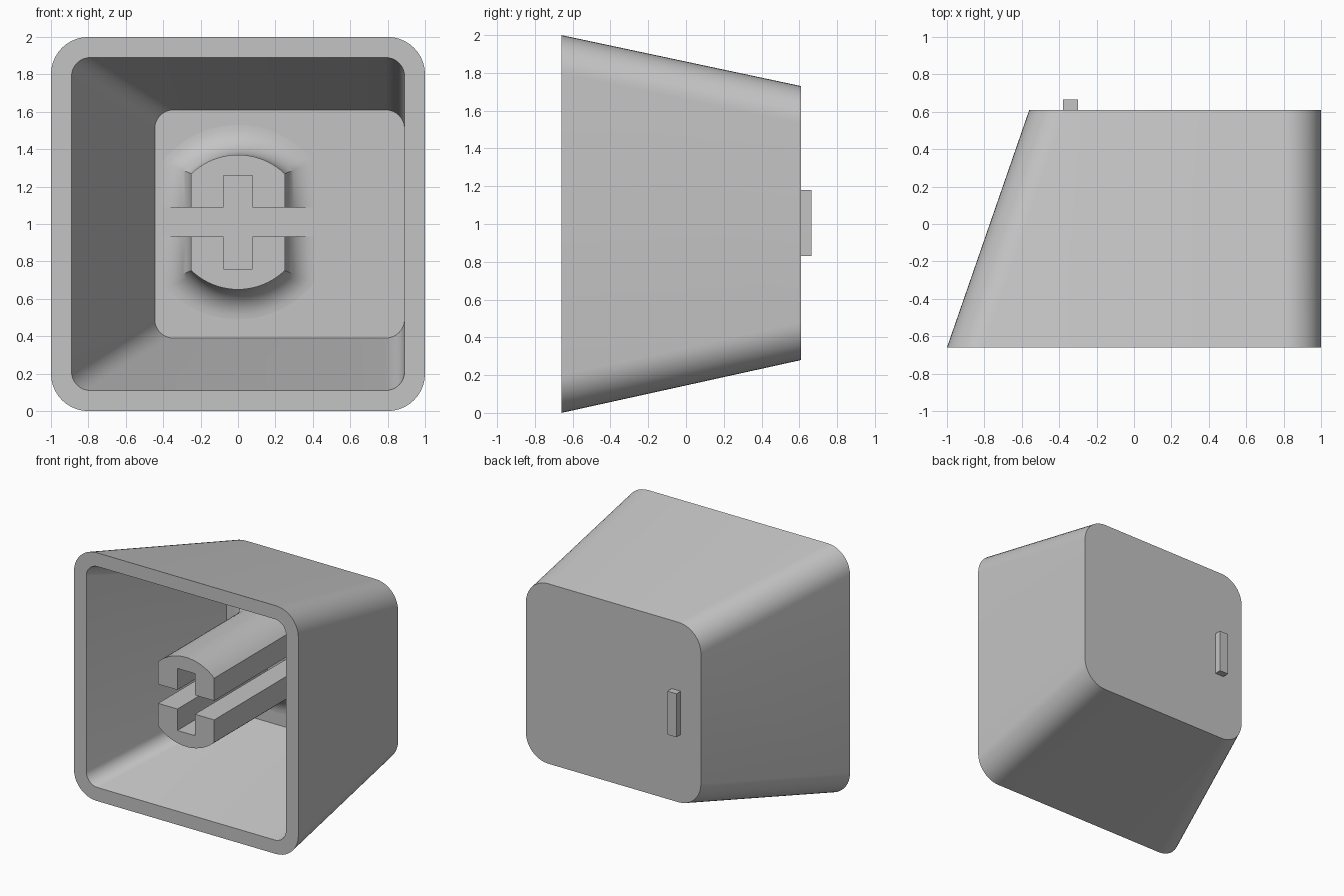
import bpy, bmesh, math

cube = bpy.data.objects.get("Cube")
if cube:
    bpy.data.objects.remove(cube, do_unlink=True)

grey = bpy.data.materials.new("light_grey_plastic")
grey.use_nodes = True
COLOUR = (0.55, 0.55, 0.55, 1)
grey.diffuse_color = COLOUR
grey.node_tree.nodes["Principled BSDF"].inputs["Base Color"].default_value = COLOUR

FRONT, FLOOR, BACK = -0.66, 0.49, 0.61
MID_Z = 1.01


def rounded_rect(x0, x1, z0, z1, r, steps=10):
    """Outline in the x-z plane, anticlockwise from the right side."""
    corners = [(x1 - r, z1 - r), (x0 + r, z1 - r), (x0 + r, z0 + r), (x1 - r, z0 + r)]
    points = []
    for i, (cx, cz) in enumerate(corners):
        for s in range(steps + 1):
            a = math.pi / 2 * (i + s / steps)
            points.append((cx + r * math.cos(a), cz + r * math.sin(a)))
    return points


def clipped_circle(grow, steps=20):
    """Circle with flat left and right sides, enlarged by grow."""
    radius, half = 0.36 + grow, 0.25 + grow
    start = math.acos(half / radius)
    points = []
    for base in (0, math.pi):
        for s in range(steps + 1):
            a = base + start + (math.pi - 2 * start) * s / steps
            points.append((radius * math.cos(a), MID_Z + radius * math.sin(a)))
    return points


def loft(name, rings):
    """Skin (y, outline) rings into a closed solid."""
    bm = bmesh.new()
    loops = [[bm.verts.new((x, y, z)) for x, z in outline] for y, outline in rings]
    for a, b in zip(loops, loops[1:]):
        for i in range(len(a)):
            j = (i + 1) % len(a)
            bm.faces.new((a[i], a[j], b[j], b[i]))
    bm.faces.new(loops[0])
    bm.faces.new(loops[-1])
    bmesh.ops.recalc_face_normals(bm, faces=bm.faces)
    mesh = bpy.data.meshes.new(name)
    bm.to_mesh(mesh)
    bm.free()
    obj = bpy.data.objects.new(name, mesh)
    bpy.context.collection.objects.link(obj)
    mesh.materials.append(grey)
    return obj


def box(name, x0, x1, y0, y1, z0, z1):
    outline = [(x0, z0), (x1, z0), (x1, z1), (x0, z1)]
    return loft(name, [(y0, outline), (y1, outline)])


def smooth(obj):
    bpy.ops.object.select_all(action="DESELECT")
    obj.select_set(True)
    bpy.context.view_layer.objects.active = obj
    bpy.ops.object.shade_smooth_by_angle(angle=math.radians(30))


# Hollow tapered shell: back face, outer wall, rim, inner wall, floor
shell = loft("shell", [
    (BACK, rounded_rect(-0.56, 1, 0.28, 1.73, 0.2)),
    (FRONT, rounded_rect(-1, 1, 0, 2, 0.2)),
    (FRONT, rounded_rect(-0.89, 0.89, 0.11, 1.89, 0.1)),
    (FLOOR, rounded_rect(-0.445, 0.89, 0.39, 1.61, 0.1)),
])
smooth(shell)

# Stem with a fillet flaring into the floor
FILLET = 0.16
rings = [(FRONT, clipped_circle(0))]
for k in range(11):
    a = math.pi / 2 * k / 10
    rings.append((FLOOR - FILLET * (1 - math.sin(a)), clipped_circle(FILLET * (1 - math.cos(a)))))
rings.append((FLOOR + 0.03, clipped_circle(FILLET)))
stem = loft("stem", rings)

# Cross-shaped socket cut down to the floor
cutters = [
    box("slot_cutter_wide", -0.6, 0.6, -1, 0.8, MID_Z - 0.077, MID_Z + 0.077),
    box("slot_cutter_tall", -0.078, 0.078, -1, 0.8, MID_Z - 0.25, MID_Z + 0.25),
]
for cutter in cutters:
    cutter.hide_render = True
    mod = stem.modifiers.new("slot", "BOOLEAN")
    mod.operation = "DIFFERENCE"
    mod.solver = "EXACT"
    mod.object = cutter
bpy.context.view_layer.objects.active = stem
for mod in list(stem.modifiers):
    bpy.ops.object.modifier_apply(modifier=mod.name)
for cutter in cutters:
    bpy.data.objects.remove(cutter, do_unlink=True)
smooth(stem)

# Small raised marker bar on the back face
box("marker_bar", -0.38, -0.30, BACK - 0.01, 0.665, 0.83, 1.18)
